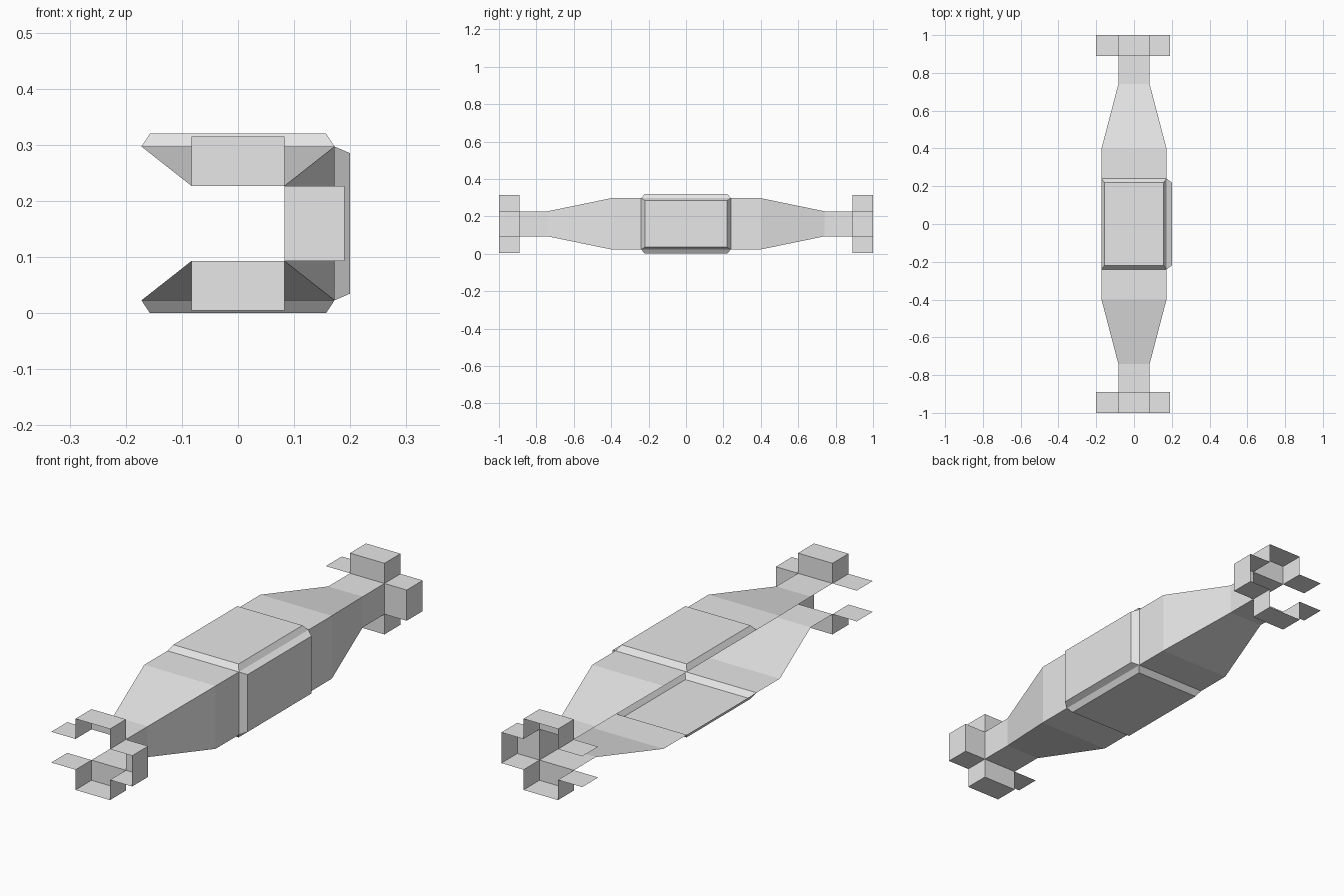
import bpy, bmesh
from mathutils import Vector

cube = bpy.data.objects.get("Cube")
if cube:
    bpy.data.objects.remove(cube, do_unlink=True)

grey = bpy.data.materials.new("light_grey")
grey.use_nodes = True
grey.diffuse_color = (0.8, 0.8, 0.8, 1)
grey.node_tree.nodes["Principled BSDF"].inputs["Base Color"].default_value = (0.8, 0.8, 0.8, 1)

CENTRE_Z = 0.16
BULGE_Y, PLATE_Y, BODY_Y, NECK_Y, COLLAR_Y, END_Y = 0.24, 0.22, 0.4, 0.74, 0.89, 1.0
BODY_X, BODY_Z = 0.172, 0.137      # half sizes of the hull section
NECK_X, NECK_Z = 0.083, 0.067      # half sizes of the neck section

# Directions: across the panel, out of the panel
TOP = (Vector((1, 0, 0)), Vector((0, 0, 1)))
BOTTOM = (Vector((-1, 0, 0)), Vector((0, 0, -1)))
SIDE = (Vector((0, 0, -1)), Vector((1, 0, 0)))


def make_object(name, quads, axes):
    """Build a sheet mesh from quads of (across, along, out) points."""
    across, out = axes
    bm = bmesh.new()
    for quad in quads:
        bm.faces.new([bm.verts.new(across * u + out * n + Vector((0, y, CENTRE_Z)))
                      for u, y, n in quad])
    bmesh.ops.remove_doubles(bm, verts=bm.verts, dist=0.0005)
    bmesh.ops.recalc_face_normals(bm, faces=bm.faces)
    # Outward is the side that the widest sheet faces
    main = max(bm.faces, key=lambda f: f.calc_area() * abs(f.normal.dot(out)))
    if main.normal.dot(out) < 0:
        bmesh.ops.reverse_faces(bm, faces=bm.faces)
    mesh = bpy.data.meshes.new(name)
    bm.to_mesh(mesh)
    bm.free()
    mesh.materials.append(grey)
    obj = bpy.data.objects.new(name, mesh)
    bpy.context.collection.objects.link(obj)


def bridge(a, b):
    """Quads joining two closed loops of four points."""
    return [(a[i], a[(i + 1) % 4], b[(i + 1) % 4], b[i]) for i in range(4)]


def rectangle(u, y, n):
    return [(-u, -y, n), (u, -y, n), (u, y, n), (-u, y, n)]


def hull_panel(name, axes, body, neck, plate):
    """Tapered strip with a raised plate; body and neck are (across, out)."""
    quads = []
    stations = [(BULGE_Y, body), (BODY_Y, body), (NECK_Y, neck), (COLLAR_Y, neck)]
    for s in (-1, 1):
        for (y0, (u0, n0)), (y1, (u1, n1)) in zip(stations, stations[1:]):
            quads.append([(-u0, s * y0, n0), (u0, s * y0, n0),
                          (u1, s * y1, n1), (-u1, s * y1, n1)])
    base = rectangle(body[0], BULGE_Y, body[1])
    raised = rectangle(plate[0], PLATE_Y, plate[1])
    quads += bridge(base, raised) + [raised]
    make_object(name + "_panel", quads, axes)


def end_brackets(name, axes, neck, height):
    """Half-open boxes at both ends: inner wall, outer tile and two sides."""
    u, n = neck
    for end, s in (("front", -1), ("back", 1)):
        c, e = s * COLLAR_Y, s * END_Y
        quads = [[(-u, c, n), (u, c, n), (u, c, height), (-u, c, height)],
                 [(-u, c, height), (u, c, height), (u, e, height), (-u, e, height)]]
        for w in (-u, u):
            quads.append([(w, c, n), (w, c, height), (w, e, height), (w, e, n)])
        make_object(f"{end}_{name}_bracket", quads, axes)


# Hull panels and their end brackets; the -x side stays open
for name, axes in (("top", TOP), ("bottom", BOTTOM)):
    hull_panel(name, axes, (BODY_X, BODY_Z), (NECK_X, NECK_Z), (0.157, 0.16))
    end_brackets(name, axes, (NECK_X, NECK_Z), 0.155)
hull_panel("side", SIDE, (BODY_Z, BODY_X), (NECK_Z, NECK_X), (0.125, 0.2))
end_brackets("side", SIDE, (NECK_Z, NECK_X), 0.19)

# Loose flat flaps on the open side
for end, s in (("front", -1), ("back", 1)):
    for level, axes, side in (("upper", TOP, -1), ("lower", BOTTOM, 1)):
        c, e = s * COLLAR_Y, s * END_Y
        flap = [(side * NECK_X, c, NECK_Z), (side * 0.2, c, NECK_Z),
                (side * 0.2, e, NECK_Z), (side * NECK_X, e, NECK_Z)]
        make_object(f"{end}_{level}_flap", [flap], axes)
